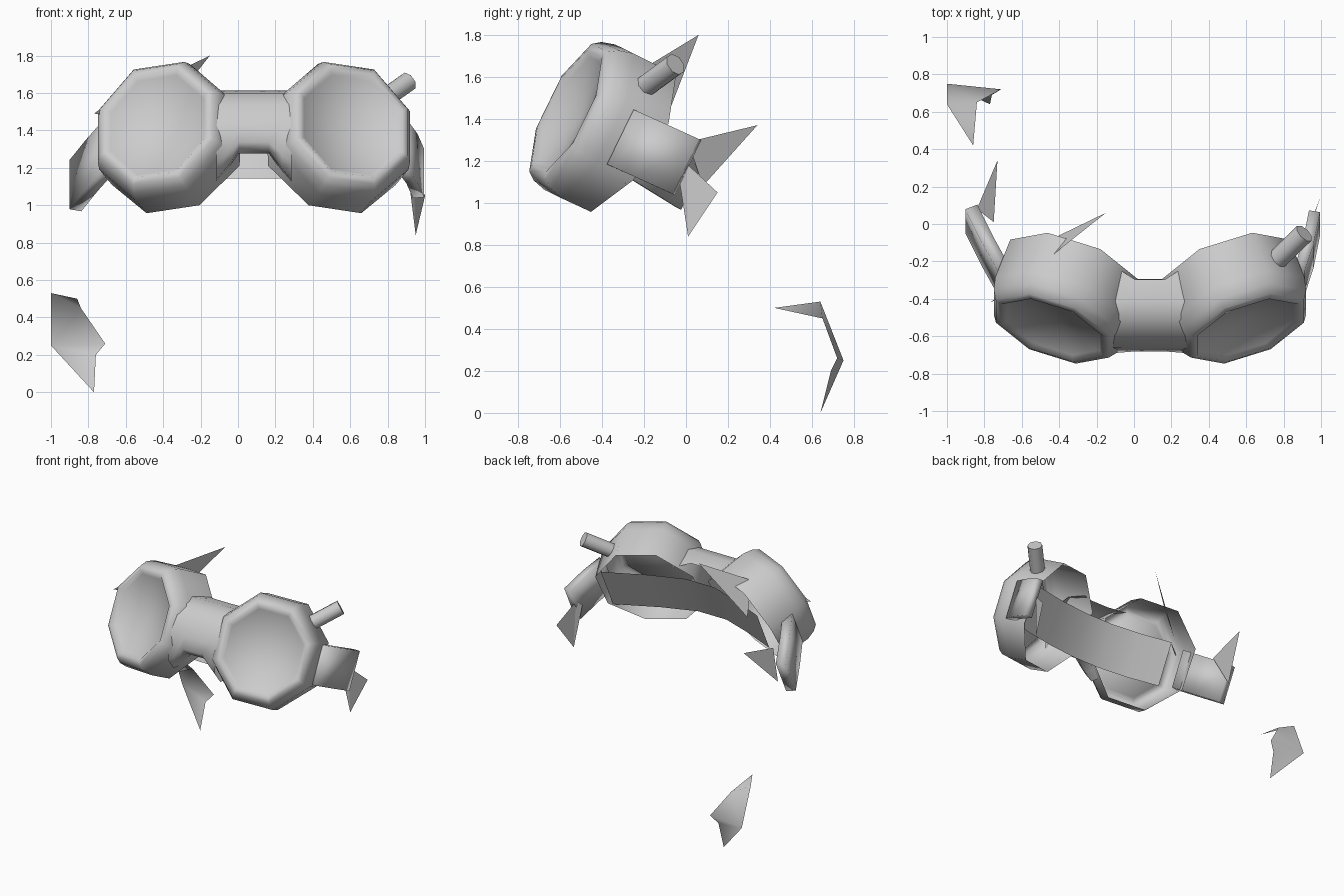
import bpy, bmesh, math
from mathutils import Matrix, Vector

if "Cube" in bpy.data.objects:
    bpy.data.objects.remove(bpy.data.objects["Cube"])

# Goggle frame: pitched so the lenses look slightly upward
FRAME = Matrix.Translation((0.085, -0.53, 1.42)) @ Matrix.Rotation(math.radians(-26), 4, 'X')


def make(name, verts, faces, matrix=Matrix(), smooth=None, thick=0):
    me = bpy.data.meshes.new(name)
    me.from_pydata([matrix @ Vector(v) for v in verts], [], faces)
    bm = bmesh.new()
    bm.from_mesh(me)
    bmesh.ops.recalc_face_normals(bm, faces=bm.faces)
    bm.to_mesh(me)
    bm.free()
    if smooth:
        me.shade_smooth()
        me.set_sharp_from_angle(angle=math.radians(smooth))
    ob = bpy.data.objects.new(name, me)
    bpy.context.collection.objects.link(ob)
    if thick:
        mod = ob.modifiers.new("thickness", 'SOLIDIFY')
        mod.thickness = thick
        mod.offset = 0
    return ob


def grid_faces(rows, cols, closed=False):
    return [(r * cols + c, r * cols + (c + 1) % cols,
             (r + 1) * cols + (c + 1) % cols, (r + 1) * cols + c)
            for r in range(rows - 1) for c in range(cols if closed else cols - 1)]


# Octagonal eye cups: (radius, depth) profile from back edge over the rim to the dished lens
PROFILE = [(0.39, 0.32), (0.393, 0.08), (0.375, 0.01), (0.345, -0.035), (0.31, -0.045), (0.285, -0.02)]
for side, label in ((-1, "left"), (1, "right")):
    verts = []
    for i, (r, d) in enumerate(PROFILE):
        for k in range(8):
            a = math.radians(22.5 + 45 * k)
            # back edge is cut shorter at the bottom
            depth = d - 0.09 * max(0, -math.sin(a)) if i == 0 else d
            verts.append((r * math.cos(a), depth, 1.06 * r * math.sin(a)))
    faces = grid_faces(len(PROFILE), 8, True)
    n = len(verts)
    verts.append((0, 0.03, 0))
    faces += [(n - 8 + k, n - 8 + (k + 1) % 8, n) for k in range(8)]
    m = FRAME @ Matrix.Translation((side * 0.51, 0, 0)) @ Matrix.Rotation(math.radians(19 * side), 4, 'Z')
    make(label + "_eye_cup", verts, faces, m, 75)

# Nose bridge: arched section, its underside dropping and its top reaching back towards the cups
verts = []
for x, drop, back in ((-0.2, 0.13, 0.08), (-0.15, 0.08, 0.05), (-0.08, 0, 0), (0.08, 0, 0),
                      (0.15, 0.08, 0.05), (0.2, 0.13, 0.08)):
    verts += [(x, y, z) for y, z in (
        (0.05 + back, -0.135 - drop), (-0.04 + back, -0.165 - drop), (-0.1 + back / 2, -0.14 - drop * 0.8),
        (-0.12, -0.05), (-0.11, 0.08), (-0.06, 0.17), (0.02, 0.225), (0.14 + back, 0.245))]
make("nose_bridge", verts, grid_faces(6, 8), FRAME, 60)


# Strap: inner band behind the cups and two torn side pieces
def strap(name, path, half, thick):
    verts = [(x, y, c + s * half) for x, y, c in path for s in (-1, 1)]
    make(name, verts, grid_faces(len(path), 2), FRAME, 40, thick)


strap("inner_band", [(-0.58, 0.34, -0.02), (-0.35, 0.26, -0.035), (-0.12, 0.2, -0.04), (0.12, 0.2, -0.04),
                     (0.4, 0.26, -0.035), (0.74, 0.36, -0.02)], 0.17, 0)
strap("left_strap", [(-0.78, 0.25, 0), (-0.87, 0.44, -0.02), (-0.955, 0.64, -0.04)], 0.145, 0.07)
strap("right_strap", [(0.8, 0.25, 0), (0.845, 0.4, 0.005), (0.88, 0.59, 0.01)], 0.145, 0.06)

# Small vent tube on the right cup
a, b = Vector((0.755, -0.2, 1.55)), Vector((0.91, -0.05, 1.66))
axis = b - a
bm = bmesh.new()
bmesh.ops.create_cone(bm, cap_ends=True, segments=8, radius1=0.055, radius2=0.055, depth=axis.length,
                      matrix=Matrix.Translation((a + b) / 2) @ axis.to_track_quat('Z', 'Y').to_matrix().to_4x4())
me = bpy.data.meshes.new("vent_tube")
bm.to_mesh(me)
bm.free()
me.shade_smooth()
me.set_sharp_from_angle(angle=math.radians(50))
bpy.context.collection.objects.link(bpy.data.objects.new("vent_tube", me))

# Torn flaps on the cups and strap ends
make("top_flap", [(-0.15, 0.06, 1.8), (-0.44, -0.17, 1.66), (-0.46, -0.09, 1.41)], [(0, 1, 2)])
make("side_flap", [(-0.77, -0.42, 1.49), (-0.66, -0.37, 1.57), (-0.7, -0.37, 1.48)], [(0, 1, 2)])
make("left_strap_flap", [(-0.73, 0.34, 1.37), (-0.75, 0.01, 1.29), (-0.84, 0.08, 1.08)], [(0, 1, 2)])
make("right_strap_flap", [(0.95, 0.01, 0.84), (1.0, 0.15, 1.05), (0.94, 0.0, 1.19), (0.91, -0.04, 1.16)],
     [(0, 1, 2), (0, 2, 3)])

# Detached strap scrap low at the back left
make("loose_scrap",
     [(-0.86, 0.42, 0.5), (-1, 0.64, 0.53), (-1, 0.75, 0.25), (-0.77, 0.64, 0.0),
      (-0.76, 0.69, 0.2), (-0.71, 0.72, 0.26), (-0.84, 0.65, 0.45)],
     [(0, 1, 6), (1, 2, 6), (2, 5, 6), (2, 4, 5), (2, 3, 4)], smooth=75)
